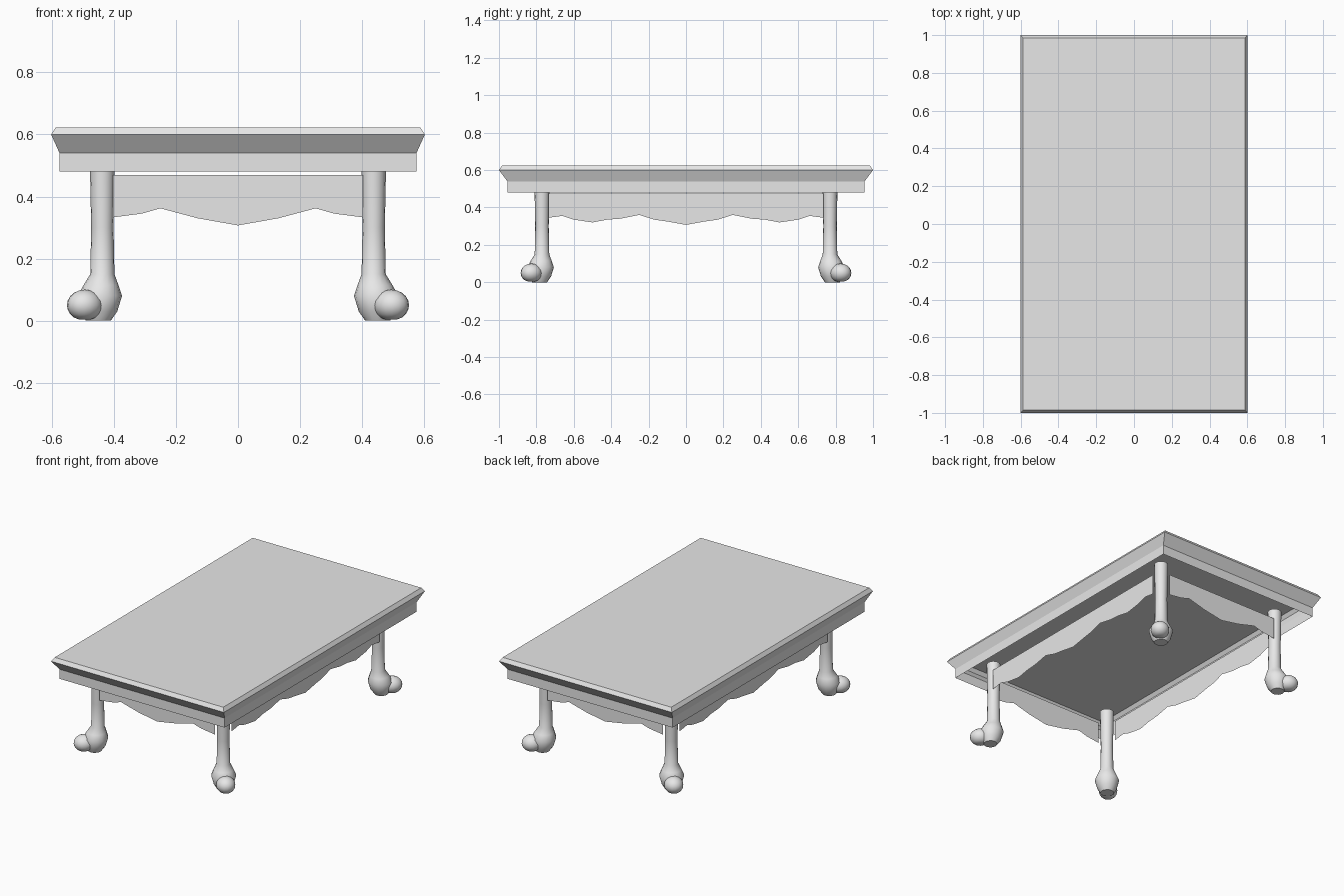
import bpy, bmesh, math
from mathutils import Matrix, Vector

if "Cube" in bpy.data.objects:
    bpy.data.objects.remove(bpy.data.objects["Cube"])

grey = bpy.data.materials.new("plain_grey")
grey.use_nodes = True
grey.diffuse_color = (0.8, 0.8, 0.8, 1)
grey.node_tree.nodes["Principled BSDF"].inputs["Base Color"].default_value = (0.8, 0.8, 0.8, 1)


def finish(bm, name, smooth=None):
    me = bpy.data.meshes.new(name)
    bm.to_mesh(me)
    bm.free()
    me.materials.append(grey)
    ob = bpy.data.objects.new(name, me)
    bpy.context.collection.objects.link(ob)
    if smooth:
        bpy.ops.object.select_all(action="DESELECT")
        ob.select_set(True)
        bpy.context.view_layer.objects.active = ob
        bpy.ops.object.shade_smooth_by_angle(angle=math.radians(smooth))
    return ob


def loft(bm, rings):
    """Bridge matching rings of points, listed bottom to top."""
    loops = [[bm.verts.new(p) for p in ring] for ring in rings]
    n = len(loops[0])
    for a, b in zip(loops, loops[1:]):
        for i in range(n):
            j = (i + 1) % n
            bm.faces.new((a[i], a[j], b[j], b[i]))
    return loops


# Table top: open-bottomed shell with skirt, flared moulding and chamfer
bm = bmesh.new()
rings = []
for hx, hy, z in [(0.575, 0.955, 0.48), (0.575, 0.955, 0.54),
                  (0.602, 1.0, 0.60), (0.587, 0.985, 0.623)]:
    rings.append([(-hx, -hy, z), (hx, -hy, z), (hx, hy, z), (-hx, hy, z)])
bm.faces.new(loft(bm, rings)[-1])
finish(bm, "table_top")


# Aprons: thin sheets with a scalloped lower edge, mirrored about the middle
def apron(name, half_edge, top, place):
    bm = bmesh.new()
    end = half_edge[-1][0]
    lower = [(-u, z) for u, z in reversed(half_edge[1:])] + half_edge
    outline = lower + [(end, top), (-end, top)]
    bm.faces.new([bm.verts.new(place(u, z)) for u, z in outline])
    finish(bm, name)


short_edge = [(0, 0.307), (0.13, 0.33), (0.25, 0.362), (0.31, 0.345), (0.402, 0.333)]
long_edge = [(0, 0.307), (0.1, 0.325), (0.17, 0.335), (0.25, 0.36), (0.35, 0.34),
             (0.42, 0.335), (0.5, 0.32), (0.6, 0.335), (0.66, 0.355), (0.735, 0.345)]
apron("front_apron", short_edge, 0.47, lambda u, z: (u, -0.805, z))
apron("back_apron", short_edge, 0.47, lambda u, z: (-u, 0.805, z))
apron("left_apron", long_edge, 0.475, lambda u, z: (0.47, u, z))
apron("right_apron", long_edge, 0.475, lambda u, z: (-0.47, -u, z))


# Legs: round post swelling to a heel, with a rounded toe pointing to the corner
def leg(name, sx, sy):
    turn = Matrix.Translation((0.437 * sx, 0.77 * sy, 0)) @ \
        Matrix.Rotation(math.atan2(sy, sx), 4, "Z")
    bm = bmesh.new()
    rings = []
    for z, r, shift in [(0, 0.04, 0.018), (0.03, 0.058, 0.014), (0.08, 0.072, 0.012),
                        (0.115, 0.056, 0.006), (0.15, 0.039, 0), (0.3, 0.036, 0),
                        (0.45, 0.039, 0), (0.54, 0.041, 0)]:
        rings.append([(shift + r * math.cos(a), r * math.sin(a), z)
                      for a in (math.tau * i / 16 for i in range(16))])
    loops = loft(bm, rings)
    bm.faces.new(reversed(loops[0]))
    bm.faces.new(loops[-1])
    toe = bmesh.ops.create_uvsphere(bm, u_segments=16, v_segments=10, radius=1)["verts"]
    for v in toe:
        v.co = Vector((0.08 + 0.06 * v.co.x, 0.055 * v.co.y,
                       max(0.004, 0.05 + 0.05 * v.co.z)))
    bm.transform(turn)
    finish(bm, name, 50)


for side, sx in (("left", 1), ("right", -1)):
    for end, sy in (("front", -1), ("back", 1)):
        leg(f"{end}_{side}_leg", sx, sy)
